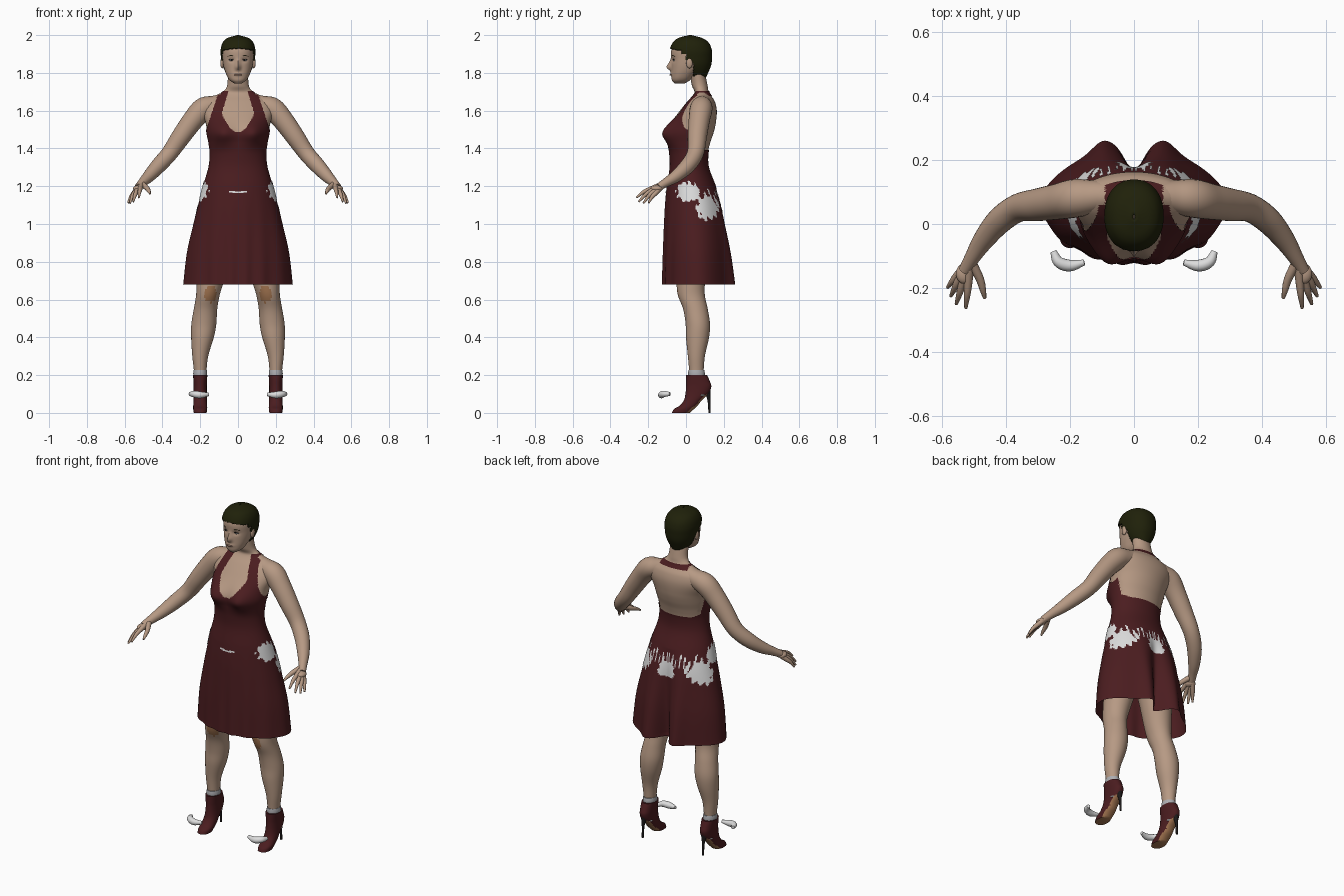
import bpy, bmesh
from math import sin, cos, pi, exp, sqrt, atan2, radians
from mathutils import Vector

if "Cube" in bpy.data.objects:
    bpy.data.objects.remove(bpy.data.objects["Cube"])


def material(name, *rgb):
    m = bpy.data.materials.new(name)
    m.use_nodes = True
    m.diffuse_color = (*rgb, 1)
    bsdf = m.node_tree.nodes["Principled BSDF"]
    bsdf.inputs["Base Color"].default_value = (*rgb, 1)
    bsdf.inputs["Roughness"].default_value = 0.8
    return m


SKIN = material("skin", .47, .32, .23)
RED = material("dark red", .07, .012, .014)
HAIR = material("olive black hair", .014, .015, .003)
WHITE = material("off white", .72, .72, .72)
GREY = material("cuff grey", .42, .42, .44)
AMBER = material("amber brown", .36, .175, .08)
BLACK = material("near black", .012, .01, .01)
LIP = material("lip", .34, .2, .15)


def finish(name, bm, mats, rule=None, thick=0):
    """Make the object, colour its faces by rule and smooth it."""
    bmesh.ops.recalc_face_normals(bm, faces=bm.faces)
    mesh = bpy.data.meshes.new(name)
    if rule:
        for f in bm.faces:
            f.material_index = int(rule(f.calc_center_median(), f.normal))
    bm.to_mesh(mesh)
    bm.free()
    for m in mats:
        mesh.materials.append(m)
    mesh.shade_smooth()
    mesh.set_sharp_from_angle(angle=radians(50))
    ob = bpy.data.objects.new(name, mesh)
    bpy.context.collection.objects.link(ob)
    if thick:
        mod = ob.modifiers.new("thickness", "SOLIDIFY")
        mod.thickness, mod.offset = thick, -1
    return ob


def sample(keys, ts, t):
    """Smooth curve through the keys at parameter t."""
    i = max(j for j in range(len(ts) - 1) if ts[j] <= t + 1e-9)
    h = ts[i + 1] - ts[i]
    u = (t - ts[i]) / h

    def slope(k, c):
        a, b = max(k - 1, 0), min(k + 1, len(ts) - 1)
        return (keys[b][c] - keys[a][c]) / (ts[b] - ts[a]) * h
    return [keys[i][c] * (1 + 2 * u) * (1 - u) ** 2 + slope(i, c) * u * (1 - u) ** 2
            + keys[i + 1][c] * u * u * (3 - 2 * u) - slope(i + 1, c) * u * u * (1 - u)
            for c in range(len(keys[0]))]


def skin_rings(rings, keep=None):
    bm = bmesh.new()
    vs = [[bm.verts.new(p) for p in r] for r in rings]
    n = len(vs[0])
    for a, b in zip(vs, vs[1:]):
        for k in range(n):
            quad = (a[k], a[(k + 1) % n], b[(k + 1) % n], b[k])
            if not keep or keep(*(sum((v.co for v in quad), Vector()) / 4)):
                bm.faces.new(quad)
    if keep:
        bmesh.ops.delete(bm, geom=[v for v in bm.verts if not v.link_faces], context='VERTS')
    else:
        bm.faces.new(vs[0])
        bm.faces.new(vs[-1])
    return bm


def loft(name, keys, mats, rows=24, n=32, side=1, grow=0, power=2,
         deform=None, keep=None, rule=None, thick=0, span=None):
    """Stack level rings; keys are (z, centre x, half width, front y, back y)."""
    zs = [k[0] for k in keys]
    lo, hi = span or (zs[0], zs[-1])
    rings = []
    for i in range(rows + 1):
        z, cx, hw, yf, yb = sample(keys, zs, lo + (hi - lo) * i / rows)
        ring = []
        for k in range(n):
            c, s = cos(2 * pi * k / n), sin(2 * pi * k / n)
            c, s = [abs(v) ** (2 / power) * (1 if v > 0 else -1) for v in (c, s)]
            p = (side * cx + (hw + grow) * c, (yf + yb) / 2 + ((yb - yf) / 2 + grow) * s, z)
            ring.append(deform(*p) if deform else p)
        rings.append(ring)
    return finish(name, skin_rings(rings, keep), mats, rule, thick)


def sweep(name, keys, mat, side=1, n=16, per=5):
    """Round tube through (x, y, z, radius) keys."""
    ts = list(range(len(keys)))
    count = per * ts[-1]
    pts = [sample(keys, ts, i / per) for i in range(count + 1)]
    cen = [Vector((side * p[0], p[1], p[2])) for p in pts]
    rings = []
    for i, c in enumerate(cen):
        t = (cen[min(i + 1, count)] - cen[max(i - 1, 0)]).normalized()
        u = t.cross(Vector((1, 0, 0) if abs(t.z) > .9 else (0, 0, 1))).normalized()
        w = t.cross(u)
        rings.append([c + pts[i][3] * (u * cos(2 * pi * k / n) + w * sin(2 * pi * k / n))
                      for k in range(n)])
    return finish(name, skin_rings(rings), [mat])


def ball(name, loc, size, mat):
    bm = bmesh.new()
    bmesh.ops.create_uvsphere(bm, u_segments=20, v_segments=12, radius=1)
    bmesh.ops.scale(bm, vec=size, verts=bm.verts)
    bmesh.ops.translate(bm, vec=loc, verts=bm.verts)
    return finish(name, bm, [mat])


# Trunk shape shared by body, dress and the underlayer showing at the hips
TRUNK = [(.68, 0, .286, -.122, .25), (.85, 0, .266, -.118, .23), (1.0, 0, .232, -.113, .205),
         (1.1, 0, .207, -.108, .186), (1.2, 0, .182, -.098, .155), (1.3, 0, .153, -.083, .118),
         (1.37, 0, .146, -.085, .115), (1.43, 0, .153, -.093, .128), (1.48, 0, .163, -.1, .145),
         (1.53, 0, .17, -.082, .157), (1.6, 0, .187, -.032, .163), (1.65, 0, .168, .008, .152),
         (1.68, 0, .12, .035, .132), (1.7, 0, .08, .045, .12), (1.73, 0, .058, .032, .115),
         (1.8, 0, .054, .02, .1)]


def shape_trunk(x, y, z):
    t = min(max((1.2 - z) / .5, 0), 1)
    s = min(abs(y - .065) / .19, 1)
    if y > .065:  # skirt narrows to two full folds at the back
        x *= 1 - .3 * t * s * s
        y += t * (.025 * exp(-((abs(x) - .1) / .04) ** 2) - .085 * exp(-(x / .04) ** 2))
    else:  # bust above, light pleats below
        fold = 1 + .02 * t * s * cos(14 * atan2(y - .065, x))
        x *= fold * (1 - .08 * t * s * s)
        y = .065 + (y - .065) * fold
        y -= .036 * exp(-((abs(x) - .085) / .055) ** 2 - ((z - 1.48) / .06) ** 2)
    return x, y, z


def is_dress(x, y, z):
    ax = abs(x)
    inner = .082 * min(1, sqrt(max(z - 1.485, 0) / .09)) - .3 * max(0, z - 1.6)
    if y < .06 and z > 1.485 and ax < inner:
        return False
    top = 1.39 + max(0, .1 - y) * .5 if y > .02 else 1.43 + (.02 - y) * 1.29
    if z < top:
        return True
    if y > .06:
        return 1.678 < z < 1.702 and ax < .09
    return z < 1.702 and ax < .168 - .33 * (z - 1.5)


def is_patch(x, y, z):
    ax = abs(x)
    jag = .22 * sin(210 * y + 60 * z) + .2 * sin(170 * ax - 90 * z)
    hip = ax > .1 and ((y - .012) / .06) ** 2 + ((z - 1.17) / .05) ** 2 < 1 + jag
    side = ax > .11 and ((y - .115) / .058) ** 2 + ((z - 1.085) / .06) ** 2 < 1 + jag
    seat = y > .05 and (x / .06) ** 2 + ((z - 1.085) / .045) ** 2 < 1 + jag
    streak = y > .04 and 1.11 < z < 1.17 + .02 * sin(90 * ax) and sin(260 * ax) > .5
    front = y < 0 and ax < .048 and abs(z - 1.168 - 2 * x * x) < .005
    return hip or side or seat or streak or front


loft("torso", TRUNK, [SKIN], 70, 72, span=(1.3, 1.8), deform=shape_trunk)
loft("halter_dress", TRUNK, [RED], 250, 220, grow=.004, span=(.68, 1.72),
     deform=shape_trunk, keep=is_dress)
loft("hip_underlayer", TRUNK, [WHITE], 56, 190, grow=.0065, span=(1.0, 1.24),
     deform=shape_trunk, keep=is_patch)


# Head with nose, chin and eye sockets
def shape_face(x, y, z):
    if y < 0:
        y -= .024 * exp(-(x / .012) ** 2 - ((z - 1.83) / .018) ** 2)
        y -= .01 * exp(-(x / .01) ** 2 - ((z - 1.855) / .02) ** 2)
        y += .007 * exp(-((abs(x) - .034) / .016) ** 2 - ((z - 1.868) / .012) ** 2)
        y -= .006 * exp(-(x / .022) ** 2 - ((z - 1.793) / .01) ** 2)
    return x, y, z


HEAD = [(1.743, 0, .018, -.06, -.01), (1.76, 0, .043, -.074, .02), (1.79, 0, .061, -.077, .05),
        (1.83, 0, .075, -.077, .09), (1.87, 0, .082, -.077, .118), (1.92, 0, .084, -.078, .125),
        (1.96, 0, .073, -.06, .11), (1.985, 0, .045, -.03, .075), (1.994, 0, .01, .0, .03)]
loft("head", HEAD, [SKIN], 64, 64, power=2.2, deform=shape_face)

CAP = [(1.762, 0, .03, .02, .1), (1.8, 0, .062, -.03, .117), (1.84, 0, .083, -.08, .133),
       (1.88, 0, .09, -.086, .138), (1.92, 0, .092, -.087, .137), (1.96, 0, .081, -.07, .12),
       (1.985, 0, .055, -.04, .085), (2.0, 0, .004, .015, .03)]


def is_hair(x, y, z):
    if z > 1.93 - .012 * (abs(x) / .09) ** 2 + .002 * sin(240 * x):
        return True
    return y > (-.025 if z > 1.9 else .0 if z > 1.85 else .04)


loft("hair", CAP, [HAIR], 90, 110, power=2.2, keep=is_hair, thick=.007)
ball("mouth", (0, -.081, 1.79), (.021, .006, .005), LIP)

LEG = [(.15, .2, .03, .02, .09), (.22, .2, .033, .017, .093), (.3, .2, .042, .01, .1),
       (.4, .188, .06, .0, .122), (.47, .181, .066, -.002, .127), (.55, .172, .062, -.015, .115),
       (.62, .16, .062, -.042, .1), (.68, .15, .07, -.05, .1), (.8, .13, .085, -.055, .12),
       (.95, .105, .098, -.065, .14), (1.1, .09, .085, -.065, .14)]
BOOT = [(0, .2, .034, -.075, .02), (.02, .2, .037, -.064, .042), (.037, .2, .037, -.035, .06),
        (.065, .2, .036, -.012, .082), (.1, .2, .035, -.003, .118), (.14, .2, .035, .0, .134),
        (.17, .2, .036, .0, .125), (.2, .2, .038, .0, .112)]
CUFF = [(.19, .2, .036, .012, .1), (.21, .2, .037, .011, .1), (.226, .2, .035, .013, .097)]
ARM = [(.06, .09, 1.652, .042), (.125, .085, 1.628, .052), (.185, .08, 1.608, .06),
       (.238, .07, 1.55, .056), (.3, .06, 1.465, .051), (.362, .05, 1.375, .044),
       (.42, .01, 1.31, .041), (.47, -.05, 1.255, .033), (.505, -.105, 1.22, .024),
       (.528, -.145, 1.195, .02)]
FINGERS = {"index": ((.518, -.19, 1.185), (.525, -.262, 1.14)),
           "middle": ((.535, -.185, 1.175), (.555, -.25, 1.118)),
           "ring": ((.547, -.175, 1.168), (.572, -.225, 1.11)),
           "little": ((.553, -.162, 1.162), (.582, -.198, 1.112))}

for tag, s in (("left", 1), ("right", -1)):
    # Legs and boots
    loft(tag + "_leg", LEG, [SKIN, AMBER], 60, 40, s,
         rule=lambda c, n: n.y < -.5 and ((abs(c.x) - .145) / .032) ** 2
         + ((c.z - .63) / .045) ** 2 < 1)
    loft(tag + "_boot", BOOT, [RED, AMBER], 40, 32, s, power=2.3,
         rule=lambda c, n: n.z < -.45 and c.z < .11)
    loft(tag + "_ankle_cuff", CUFF, [GREY], 6, 32, s)
    sweep(tag + "_heel", [(.2, .112, .12, .018), (.2, .121, .07, .008), (.2, .125, 0, .006)],
          BLACK, s)
    sweep(tag + "_loose_band", [(.252, -.085, .1, .01), (.236, -.118, .1, .017),
                                (.2, -.13, .095, .018), (.155, -.12, .098, .009)], WHITE, s)
    ball(tag + "_arch_patch", (.2 * s, .085, .094), (.036, .02, .009), WHITE)

    # Arms and hands
    sweep(tag + "_arm", ARM, SKIN, s, 24)
    ball(tag + "_palm", (.53 * s, -.155, 1.188), (.026, .032, .017), SKIN)
    for label, (knuckle, tip) in FINGERS.items():
        mid = [(a + b) / 2 for a, b in zip(knuckle, tip)]
        mid[2] += .006
        sweep(f"{tag}_{label}_finger", [(.513, -.12, 1.21, .016), (*knuckle, .0125),
                                        (*mid, .0098), (*tip, .005)], SKIN, s, 12)
    sweep(tag + "_thumb", [(.508, -.12, 1.212, .016), (.482, -.17, 1.19, .013),
                           (.472, -.205, 1.175, .01), (.466, -.232, 1.16, .005)], SKIN, s, 12)

    # Ears, eyes and brows
    ball(tag + "_ear", (.084 * s, .018, 1.852), (.01, .017, .028), SKIN)
    ball(tag + "_eye", (.034 * s, -.062, 1.867), (.0125, .006, .0045), WHITE)
    ball(tag + "_iris", (.034 * s, -.066, 1.867), (.005, .004, .0045), BLACK)
    sweep(tag + "_lash", [(.02, -.069, 1.87, .0015), (.034, -.068, 1.873, .002),
                          (.049, -.061, 1.869, .0015)], BLACK, s, 6)
    sweep(tag + "_brow", [(.018, -.075, 1.888, .0015), (.036, -.07, 1.892, .002),
                          (.054, -.059, 1.888, .001)], HAIR, s, 6)
